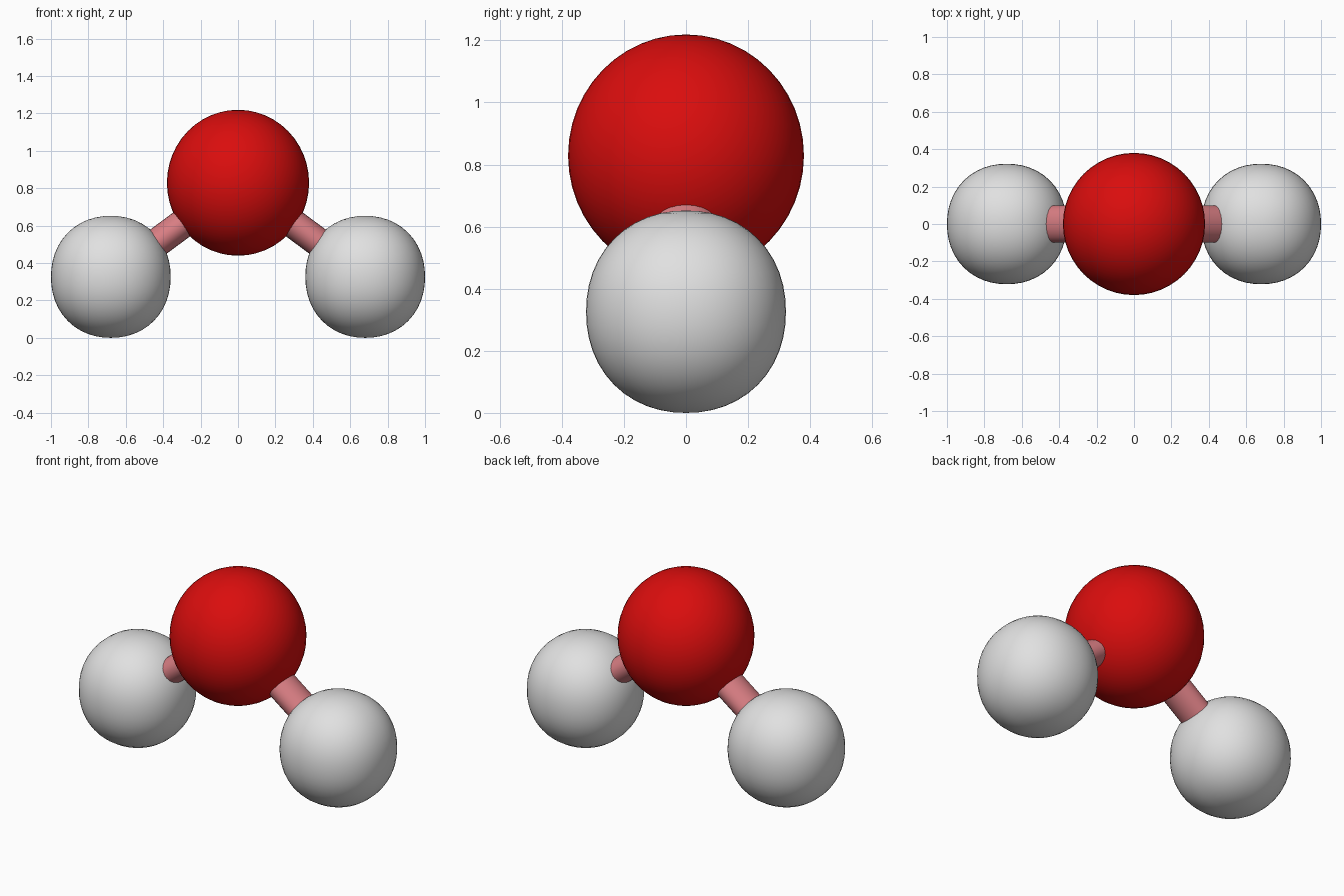
import bpy
from mathutils import Vector

if "Cube" in bpy.data.objects:
    bpy.data.objects.remove(bpy.data.objects["Cube"])


def material(name, rgb):
    m = bpy.data.materials.new(name)
    m.diffuse_color = (*rgb, 1)
    m.use_nodes = True
    m.node_tree.nodes["Principled BSDF"].inputs["Base Color"].default_value = m.diffuse_color
    return m


red = material("red", (0.70, 0.004, 0.004))
white = material("light_grey", (0.75, 0.75, 0.75))
pink = material("pink", (0.70, 0.21, 0.23))


def finish(obj, name, mat):
    obj.name = name
    obj.data.materials.append(mat)
    bpy.ops.object.shade_smooth_by_angle()


def ball(name, centre, radii, mat, power=2.0):
    """Ellipsoid; a power above 2 makes it slightly boxy."""
    bpy.ops.mesh.primitive_uv_sphere_add(segments=48, ring_count=24, radius=1, location=centre)
    obj = bpy.context.object
    for v in obj.data.vertices:
        k = sum(abs(c) ** power for c in v.co) ** (-1 / power)
        v.co = Vector([c * k * r for c, r in zip(v.co, radii)])
    finish(obj, name, mat)


def bond(name, a, b, mat):
    """Oval rod from a to b, wider along y."""
    a, b = Vector(a), Vector(b)
    d = b - a
    bpy.ops.mesh.primitive_cylinder_add(vertices=24, radius=1, depth=d.length, location=(a + b) / 2)
    obj = bpy.context.object
    for v in obj.data.vertices:
        v.co.x *= 0.078
        v.co.y *= 0.10
    obj.rotation_euler = Vector((0, 0, 1)).rotation_difference(d).to_euler()
    finish(obj, name, mat)


# Central atom
oxygen = (0, 0, 0.829)
ball("oxygen_atom", oxygen, (0.38, 0.38, 0.39), red)

# Outer atoms and their bonds
for side, s in (("left", -1), ("right", 1)):
    hydrogen = (s * 0.68, 0, 0.326)
    ball(side + "_hydrogen_atom", hydrogen, (0.32, 0.322, 0.326), white, 2.12)
    bond(side + "_bond", oxygen, hydrogen, pink)
